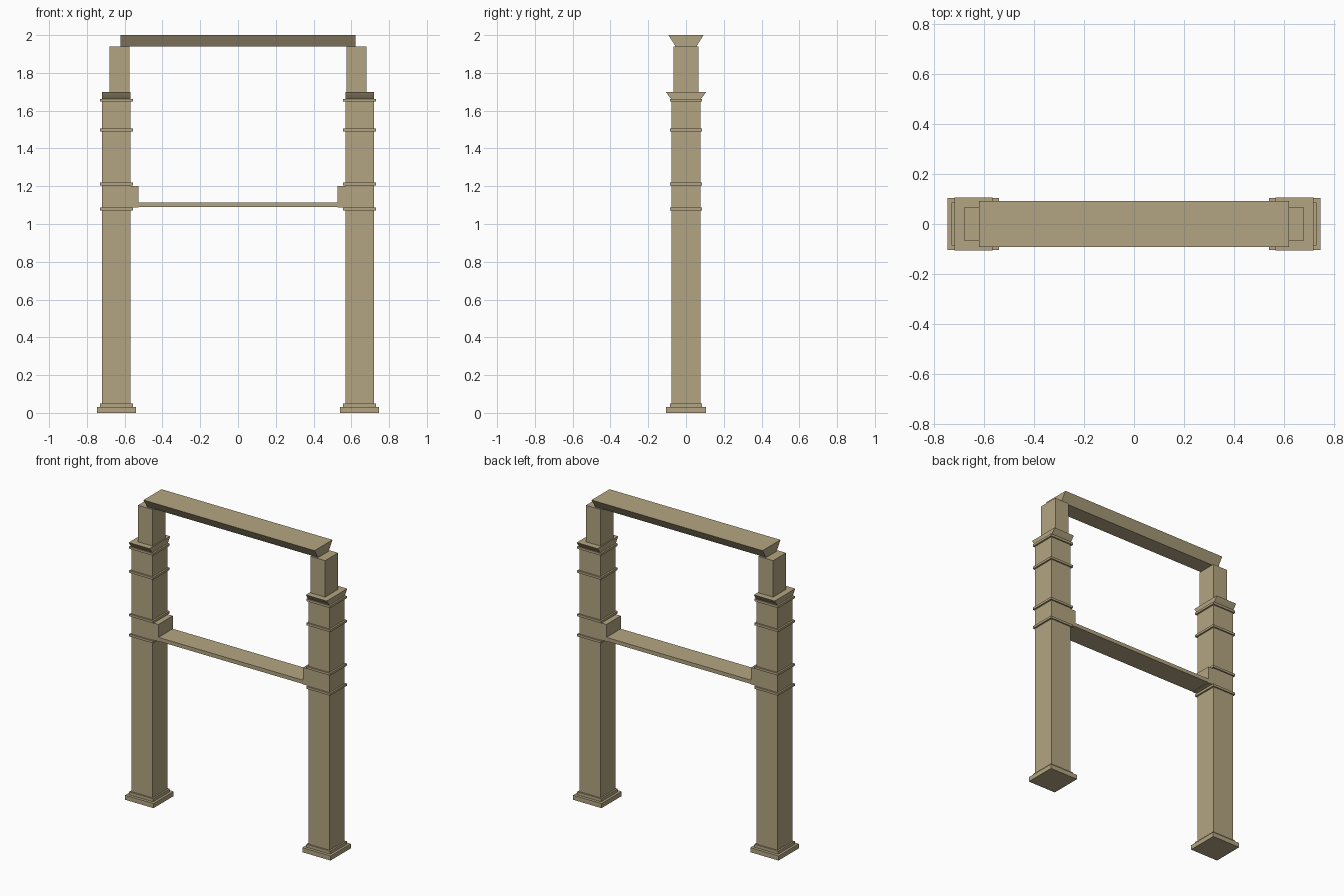
import bpy, bmesh

if "Cube" in bpy.data.objects:
    bpy.data.objects.remove(bpy.data.objects["Cube"])

stone = bpy.data.materials.new("tan_stone")
stone.diffuse_color = (0.456, 0.376, 0.223, 1.0)
stone.use_nodes = True
stone.node_tree.nodes["Principled BSDF"].inputs["Base Color"].default_value = stone.diffuse_color


def finish(name, bm):
    bmesh.ops.recalc_face_normals(bm, faces=bm.faces)
    mesh = bpy.data.meshes.new(name)
    bm.to_mesh(mesh)
    bm.free()
    mesh.materials.append(stone)
    obj = bpy.data.objects.new(name, mesh)
    bpy.context.collection.objects.link(obj)
    return obj


def box(name, x0, x1, half_y, z0, z1):
    bm = bmesh.new()
    bmesh.ops.create_cube(bm, size=1)
    for v in bm.verts:
        v.co = (x0 + (v.co.x + 0.5) * (x1 - x0), v.co.y * 2 * half_y,
                z0 + (v.co.z + 0.5) * (z1 - z0))
    return finish(name, bm)


def moulding(name, x0, x1, half_profile):
    """Extrude a front/back symmetric (y, z) profile along x."""
    outline = half_profile + [(-y, z) for y, z in reversed(half_profile)]
    bm = bmesh.new()
    face = bm.faces.new([bm.verts.new((x0, y, z)) for y, z in outline])
    ext = bmesh.ops.extrude_face_region(bm, geom=[face])["geom"]
    bmesh.ops.translate(bm, vec=(x1 - x0, 0, 0),
                        verts=[v for v in ext if isinstance(v, bmesh.types.BMVert)])
    return finish(name, bm)


PILLAR_X = 0.644

for side, s in (("left", -1), ("right", 1)):
    c = s * PILLAR_X
    # stepped foot and tall shaft
    box(f"{side}_foot", c - 0.103, c + 0.103, 0.105, 0.0, 0.03)
    box(f"{side}_foot_step", c - 0.087, c + 0.087, 0.086, 0.03, 0.05)
    box(f"{side}_shaft", c - 0.076, c + 0.076, 0.077, 0.05, 1.66)
    # thin bands around the shaft
    for i, z in enumerate((1.072, 1.204, 1.49, 1.648)):
        box(f"{side}_band_{i + 1}", c - 0.087, c + 0.087, 0.086, z, z + 0.015)
    # capital flaring to front and back
    moulding(f"{side}_capital", c - 0.076, c + 0.076,
             [(0.077, 1.66), (0.085, 1.669), (0.095, 1.682), (0.107, 1.70)])
    # upper post
    u = s * 0.628
    box(f"{side}_upper_post", u - 0.053, u + 0.053, 0.067, 1.70, 1.94)
    # bracket block beside the cross rail
    x0, x1 = sorted((s * 0.60, s * 0.527))
    box(f"{side}_bracket", x0, x1, 0.075, 1.088, 1.20)

# cross rail between the brackets
box("cross_rail", -0.53, 0.53, 0.0745, 1.09, 1.115)
# top beam, wider at the top
moulding("top_beam", -0.622, 0.622, [(0.055, 1.94), (0.093, 2.0)])
